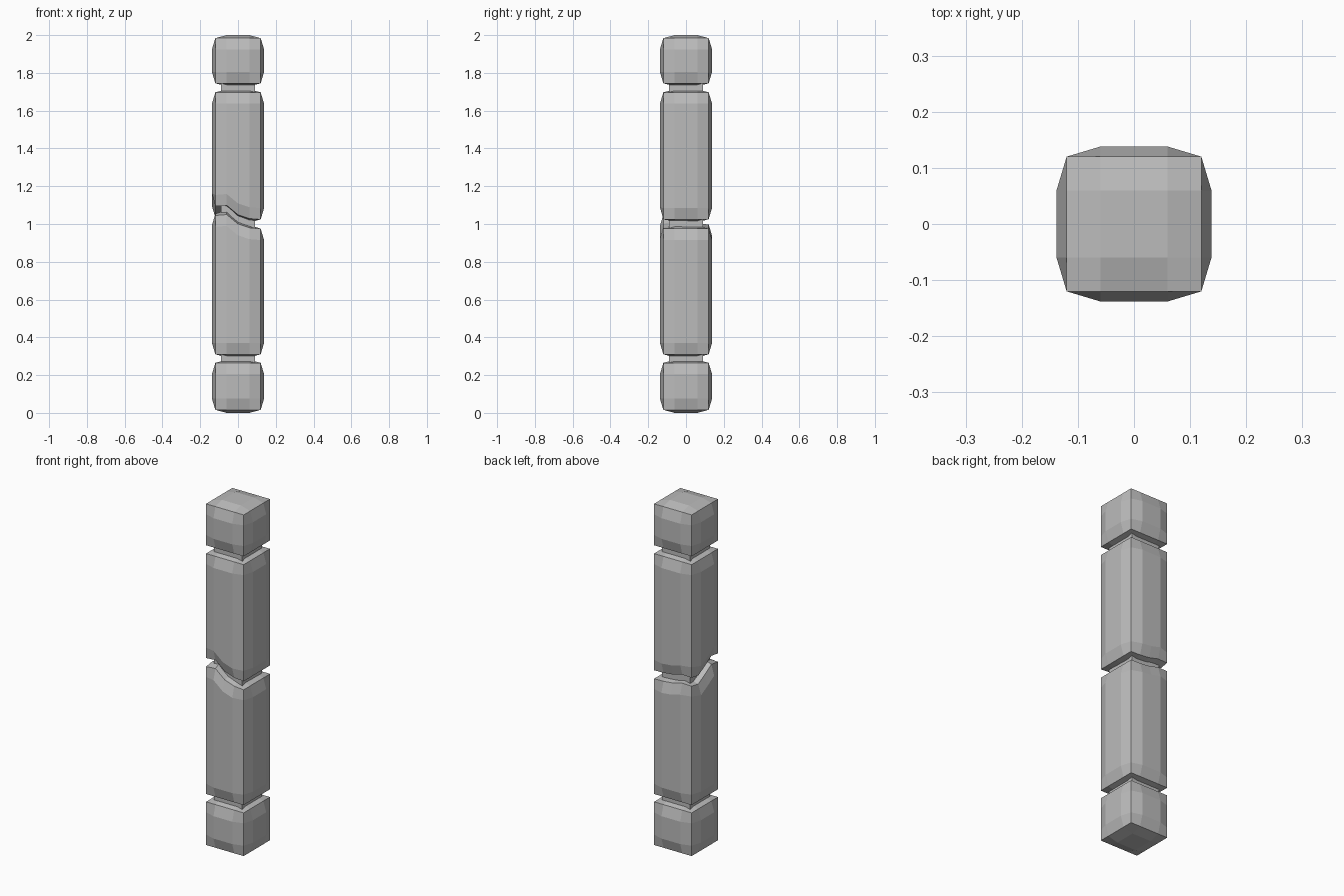
import bpy
import bmesh

if "Cube" in bpy.data.objects:
    bpy.data.objects.remove(bpy.data.objects["Cube"])

STEP = 0.06       # spacing of the surface grid
BULGE = 0.018     # how far the side faces swell
END_BULGE = 0.016 # how far the ends swell

# One grey stone colour
stone = bpy.data.materials.new("stone grey")
stone.use_nodes = True
grey = (0.5, 0.5, 0.5, 1)
stone.diffuse_color = grey
bsdf = stone.node_tree.nodes["Principled BSDF"]
bsdf.inputs["Base Color"].default_value = grey
bsdf.inputs["Roughness"].default_value = 0.8


def finish(bm, name):
    bmesh.ops.recalc_face_normals(bm, faces=bm.faces)
    mesh = bpy.data.meshes.new(name)
    bm.to_mesh(mesh)
    bm.free()
    mesh.materials.append(stone)
    obj = bpy.data.objects.new(name, mesh)
    bpy.context.collection.objects.link(obj)
    return obj


def crack(i, j):
    """Rise of the crack, highest near the front corner at -x."""
    along_x = [0.07, 0.075, 0.025, 0.005, 0]
    along_y = [1, 1.12, 0.6, 0.15, 0.3]
    return along_x[i + 2] * along_y[j + 2]


def pillow_block(name, low, high, crack_low=False, crack_high=False):
    """Square block with a swollen panel on every face."""
    bm = bmesh.new()
    bmesh.ops.create_cube(bm, size=4)
    bmesh.ops.subdivide_edges(bm, edges=bm.edges[:], cuts=3, use_grid_fill=True)
    for v in bm.verts:
        i, j, k = (round(c) for c in v.co)
        bottom = low + (crack(i, j) if crack_low else 0)
        top = high + (crack(i, j) if crack_high else 0)
        rows = [bottom, bottom + STEP, (low + high) / 2, top - STEP, top]
        pos = [i * STEP, j * STEP, rows[k + 2]]
        outer = [a for a, c in enumerate((i, j, k)) if abs(c) == 2]
        if len(outer) == 1:
            axis = outer[0]
            sign = 1 if (i, j, k)[axis] > 0 else -1
            pos[axis] += sign * (END_BULGE if axis == 2 else BULGE)
        v.co = pos
    return finish(bm, name)


def neck(name, low, high):
    """Recessed square core between two blocks."""
    bm = bmesh.new()
    bmesh.ops.create_cube(bm, size=1)
    for v in bm.verts:
        v.co.x *= 0.18
        v.co.y *= 0.18
        v.co.z = high if v.co.z > 0 else low
    return finish(bm, name)


# Stacked blocks
pillow_block("base_block", 0.016, 0.265)
pillow_block("lower_shaft", 0.31, 0.975, crack_high=True)
pillow_block("upper_shaft", 1.024, 1.697, crack_low=True)
pillow_block("cap_block", 1.745, 1.984)

# Recessed cores
neck("lower_neck", 0.2, 0.38)
neck("crack_core", 0.86, 1.2)
neck("upper_neck", 1.63, 1.81)
